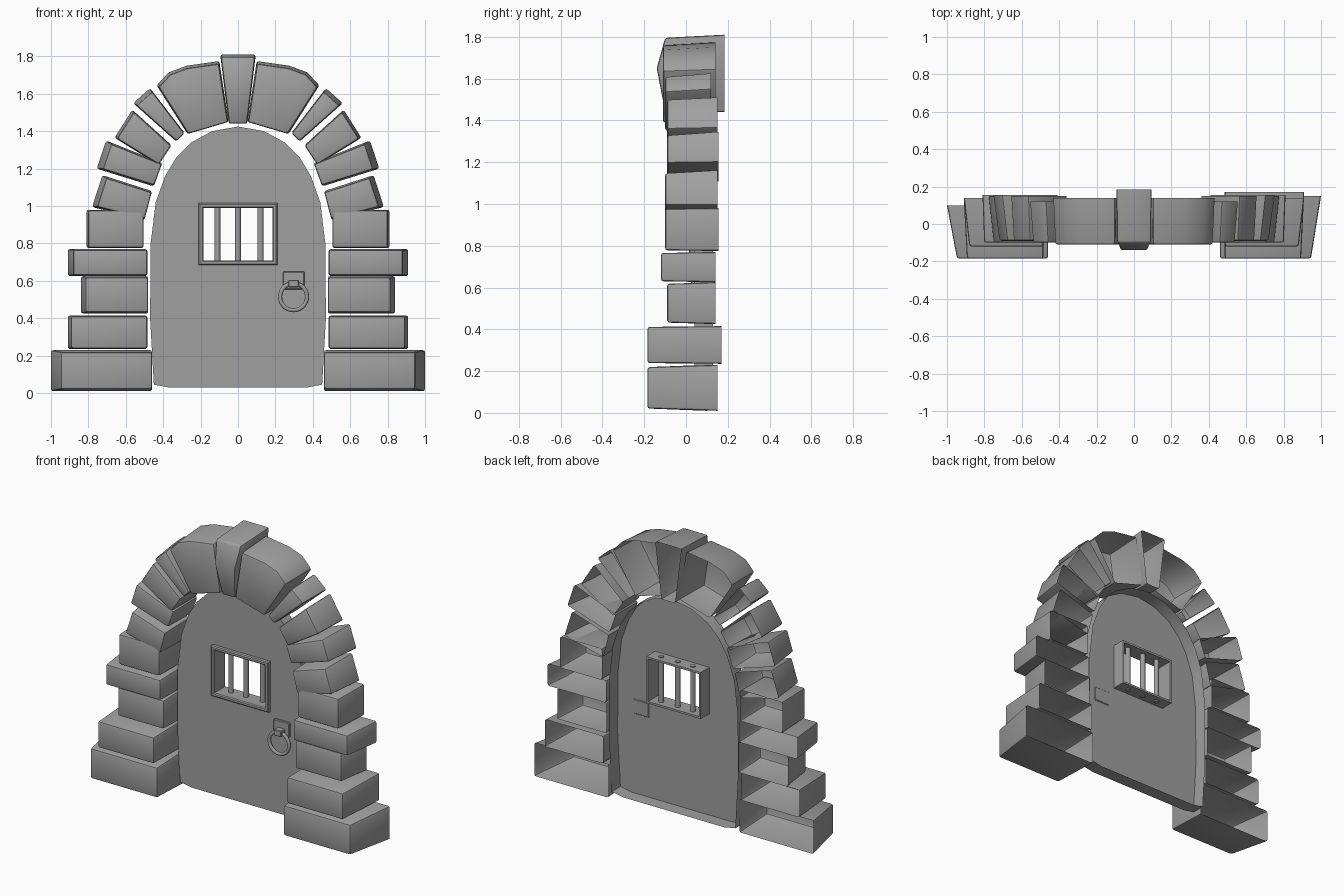
import bpy, bmesh, math
from mathutils import Vector, Matrix

cube = bpy.data.objects.get("Cube")
if cube:
    bpy.data.objects.remove(cube)

grey = bpy.data.materials.new("stone_grey")
grey.use_nodes = True
COLOUR = (0.35, 0.35, 0.35, 1)
grey.diffuse_color = COLOUR
grey.node_tree.nodes["Principled BSDF"].inputs["Base Color"].default_value = COLOUR


def finish(bm, name):
    """Turn a bmesh into a named object with smooth faces and sharp creases."""
    bmesh.ops.recalc_face_normals(bm, faces=bm.faces)
    mesh = bpy.data.meshes.new(name)
    bm.to_mesh(mesh)
    bm.free()
    mesh.materials.append(grey)
    mesh.shade_smooth()
    mesh.set_sharp_from_angle(angle=math.radians(35))
    obj = bpy.data.objects.new(name, mesh)
    bpy.context.collection.objects.link(obj)
    return obj


def bridge(bm, a, b):
    """Join two closed rings of vertices with quads."""
    for i in range(len(a)):
        j = (i + 1) % len(a)
        bm.faces.new((a[i], a[j], b[j], b[i]))


def ring(bm, points, y):
    return [bm.verts.new((x, y, z)) for x, z in points]


def stone(name, outline, front, back, taper, side=1, bulge_z=None):
    """Open-backed stone; the front narrows towards its inner edge, listed first."""
    points = [Vector((x * side, z)) for x, z in outline]
    anchor = (points[0] + points[1]) / 2
    bm = bmesh.new()
    rear = ring(bm, points, back)
    face = ring(bm, [p.lerp(anchor, taper) for p in points], front)
    bridge(bm, rear, face)
    bm.faces.new(face)
    if bulge_z:
        cut = bmesh.ops.bisect_plane(bm, geom=bm.verts[:] + bm.edges[:] + bm.faces[:],
                                     plane_co=(0, 0, bulge_z), plane_no=(0, 0, 1))
        for v in cut["geom_cut"]:
            if isinstance(v, bmesh.types.BMVert) and v.co.y < front + 0.01:
                v.co.y -= 0.04
    bmesh.ops.recalc_face_normals(bm, faces=bm.faces)
    creases = [e for e in bm.edges if not e.is_boundary and e.calc_face_angle(0) > 0.5]
    bmesh.ops.bevel(bm, geom=creases, offset=0.012, segments=2, affect='EDGES', profile=0.5)
    return finish(bm, name)


def block(name, x, y, z, bevel=0.004):
    """Bevelled box between the given pairs of limits."""
    bm = bmesh.new()
    bmesh.ops.create_cube(bm, size=1)
    for v in bm.verts:
        v.co = [(lim[0] + lim[1]) / 2 + c * (lim[1] - lim[0])
                for lim, c in zip((x, y, z), v.co)]
    bmesh.ops.bevel(bm, geom=bm.edges[:], offset=bevel, segments=1, affect='EDGES')
    return finish(bm, name)


# Straight pillar stones: inner x, outer x, bottom, top, front, back, taper
pillar = [
    (0.46, 1.0, 0.01, 0.23, -0.185, 0.15, 0.1),
    (0.485, 0.91, 0.235, 0.415, -0.185, 0.17, 0.04),
    (0.48, 0.84, 0.425, 0.625, -0.09, 0.14, 0.07),
    (0.485, 0.91, 0.625, 0.77, -0.12, 0.14, 0.07),
    (0.505, 0.81, 0.775, 0.98, -0.1, 0.155, 0.03),
]
# Arch stones: outline starting with the inner edge, front, back, taper
arch = [
    ([(0.46, 1.08), (0.5, 0.925), (0.78, 0.995), (0.725, 1.165)], -0.1, 0.15, 0.09),
    ([(0.405, 1.23), (0.45, 1.105), (0.755, 1.2), (0.705, 1.35)], -0.09, 0.155, 0.1),
    ([(0.355, 1.325), (0.425, 1.22), (0.66, 1.365), (0.565, 1.515)], -0.09, 0.15, 0.05),
    ([(0.285, 1.39), (0.33, 1.345), (0.56, 1.55), (0.47, 1.63)], -0.1, 0.12, 0.07),
    ([(0.05, 1.45), (0.27, 1.385), (0.435, 1.645), (0.37, 1.715), (0.275, 1.75),
      (0.1, 1.775)], -0.11, 0.14, 0.04),
]
for side, label in ((1, "left"), (-1, "right")):
    for i, (xi, xo, z0, z1, front, back, taper) in enumerate(pillar, 1):
        shift = 0.05 if side < 0 and i < 3 else 0
        outline = [(xi, z1), (xi, z0), (xo, z0), (xo, z1)]
        stone(f"pillar_stone_{label}_{i}", outline, front, back - shift, taper, side)
    for i, (outline, front, back, taper) in enumerate(arch, 1):
        stone(f"arch_stone_{label}_{i}", outline, front, back, taper, side)
stone("keystone", [(-0.05, 1.44), (0.05, 1.44), (0.095, 1.81), (-0.095, 1.81)],
      -0.1, 0.185, 0.04, bulge_z=1.65)

# Door: front sheet with a window hole and a rim running back
half = [(0.37, 0.03), (0.45, 0.045), (0.47, 0.4), (0.467, 0.8), (0.44, 1.02), (0.39, 1.16),
        (0.33, 1.26), (0.25, 1.34), (0.14, 1.4)]
outline = half + [(0, 1.425)] + [(-x, z) for x, z in reversed(half)]
FRONT, BACK = 0.04, 0.13
W, LOW, HIGH, LIP = 0.21, 0.685, 1.015, 0.025


def rectangle(inset):
    return [(-W + inset, LOW + inset), (W - inset, LOW + inset),
            (W - inset, HIGH - inset), (-W + inset, HIGH - inset)]


bm = bmesh.new()
edge = ring(bm, outline, FRONT)
hole = ring(bm, rectangle(0.012), FRONT)
loops = [bm.edges.new((r[i - 1], r[i])) for r in (edge, hole) for i in range(len(r))]
bmesh.ops.triangle_fill(bm, edges=loops, use_beauty=True, normal=(0, -1, 0))
bridge(bm, edge, ring(bm, outline, BACK))
finish(bm, "door")

# Window frame: raised lip in front, sleeve through the door
bm = bmesh.new()
rings = [ring(bm, rectangle(inset), y) for inset, y in (
    (0, FRONT), (0, 0.02), (0.006, 0.014), (LIP - 0.006, 0.014), (LIP, 0.02),
    (LIP, BACK), (0.012, BACK), (0.012, FRONT))]
for i in range(len(rings)):
    bridge(bm, rings[i - 1], rings[i])
finish(bm, "window_frame")

# Window bars, with ends showing through the sleeve
for i, x in enumerate((-0.11, 0, 0.12), 1):
    bm = bmesh.new()
    bmesh.ops.create_cone(bm, cap_ends=True, segments=12, radius1=0.016, radius2=0.016,
                          depth=HIGH - LOW - 0.01,
                          matrix=Matrix.Translation((x, 0.085, (HIGH + LOW) / 2)))
    finish(bm, f"window_bar_{i}")

# Handle: plate, bracket and ring
block("handle_plate", (0.24, 0.355), (0.025, 0.045), (0.555, 0.65))
block("handle_bracket", (0.27, 0.325), (-0.015, 0.03), (0.565, 0.605))
bpy.ops.mesh.primitive_torus_add(location=(0.297, 0.005, 0.515), rotation=(math.pi / 2, 0, 0),
                                 major_radius=0.072, minor_radius=0.011,
                                 major_segments=28, minor_segments=8)
handle = bpy.context.object
handle.name = "handle_ring"
handle.data.materials.append(grey)
handle.data.shade_smooth()
